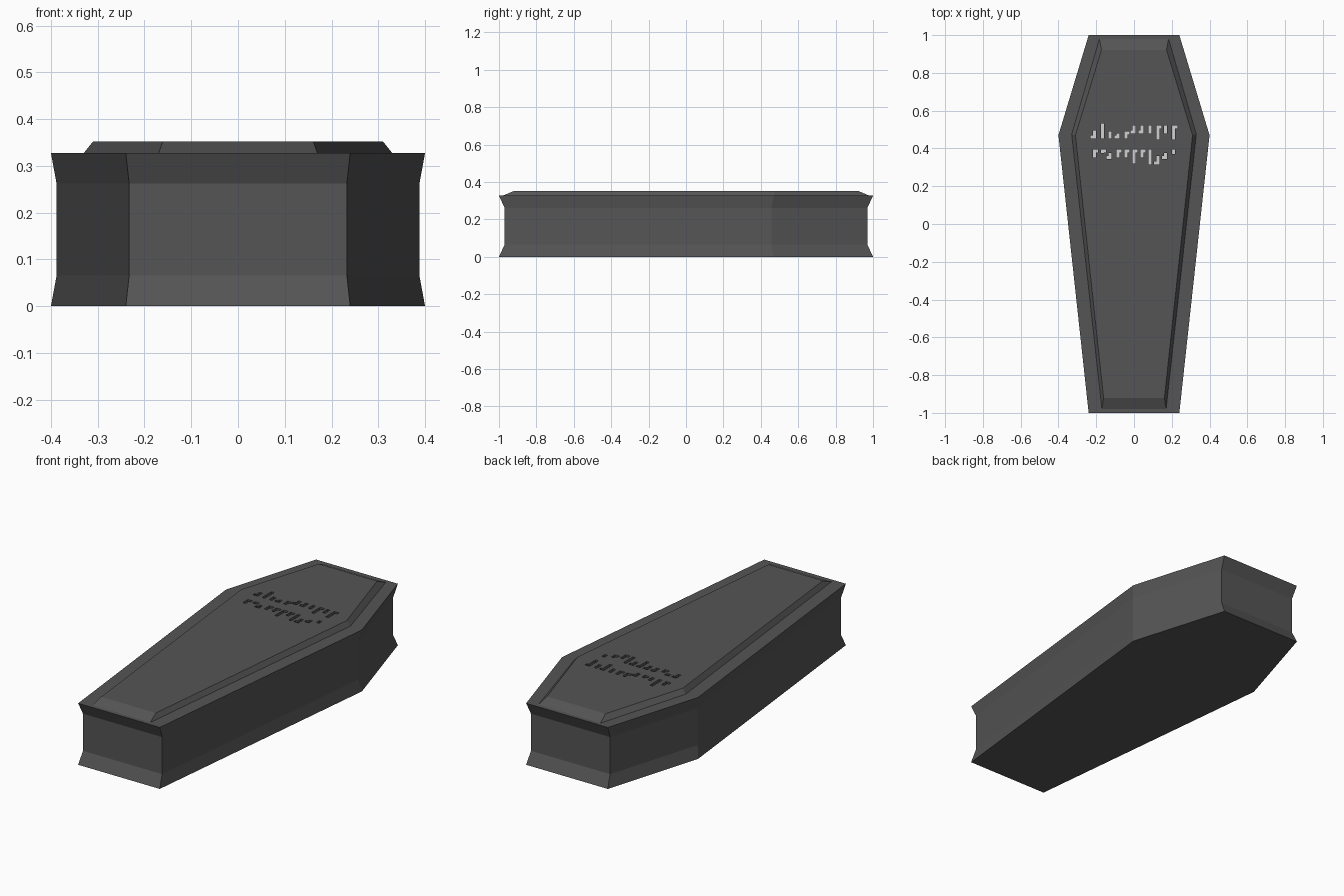
import bpy
import bmesh

cube = bpy.data.objects.get("Cube")
if cube:
    bpy.data.objects.remove(cube, do_unlink=True)


def make_material(name, value):
    mat = bpy.data.materials.new(name)
    mat.use_nodes = True
    colour = (value, value, value, 1)
    mat.diffuse_color = colour
    mat.node_tree.nodes["Principled BSDF"].inputs["Base Color"].default_value = colour
    return mat


charcoal = make_material("charcoal", 0.09)
pale_grey = make_material("pale grey", 0.65)


def finish(name, bm, mats):
    bmesh.ops.recalc_face_normals(bm, faces=bm.faces)
    mesh = bpy.data.meshes.new(name)
    bm.to_mesh(mesh)
    bm.free()
    for mat in mats:
        mesh.materials.append(mat)
    obj = bpy.data.objects.new(name, mesh)
    bpy.context.collection.objects.link(obj)


def loft(bm, rings):
    """Skin a stack of matching (outline, height) rings; return the vertex loops."""
    loops = [[bm.verts.new((x, y, z)) for x, y in pts] for pts, z in rings]
    n = len(loops[0])
    for low, high in zip(loops, loops[1:]):
        for i in range(n):
            j = (i + 1) % n
            bm.faces.new((low[i], low[j], high[j], high[i]))
    return loops


def loop_edges(bm, loop):
    return [bm.edges.get((a, b)) for a, b in zip(loop, loop[1:] + loop[:1])]


def mirrored(half):
    """Close a right-hand outline by reflecting it across x = 0."""
    return half + [(-x, y) for x, y in reversed(half)]


def slot_outline(x, y0, y1, hook):
    """Plain slot, or one with a foot at lower left (-1) or arm at upper right (1)."""
    w, t, reach = 0.008, 0.016, 0.019
    if hook == 0:
        return [(x - w, y0), (x + w, y0), (x + w, y1), (x - w, y1)]
    if hook < 0:
        return [(x - reach, y0), (x + w, y0), (x + w, y1),
                (x - w, y1), (x - w, y0 + t), (x - reach, y0 + t)]
    return [(x - w, y0), (x + w, y0), (x + w, y1 - t),
            (x + reach, y1 - t), (x + reach, y1), (x - w, y1)]


# Six-sided body with flared base and rim
outline = mirrored([(0.24, -1), (0.40, 0.47), (0.24, 1)])
waist = [(x * 0.97, y * 0.97) for x, y in outline]
bm = bmesh.new()
loops = loft(bm, [(outline, 0), (waist, 0.065), (waist, 0.262), (outline, 0.327)])
bm.faces.new(loops[0])
bm.faces.new(loops[-1])
finish("body", bm, [charcoal])

# Raised lid panel with sloping edges
TOP, FLOOR = 0.352, 0.330
lid_base = mirrored([(0.17, -0.98), (0.33, 0.475), (0.183, 0.98)])
lid_top = mirrored([(0.161, -0.92), (0.31, 0.47), (0.172, 0.922)])
bm = bmesh.new()
loops = loft(bm, [(lid_base, 0.31), (lid_base, 0.327), (lid_top, TOP)])
bm.faces.new(loops[0])
top_edges = loop_edges(bm, loops[-1])

# Two rows of abstract hooked slots sunk into the lid: (bottom, top, hook side)
upper_row = [(0.453, 0.495, -1), (0.453, 0.533, 0), (0.453, 0.49, 0),
             (0.453, 0.48, -1), (0.453, 0.49, 1), (0.48, 0.522, -1),
             (0.48, 0.522, -1), (0.48, 0.522, 0), (0.448, 0.522, 1),
             (0.48, 0.522, 0), (0.448, 0.522, 1)]
lower_row = [(0.352, 0.395, 1), (0.375, 0.395, 1), (0.345, 0.375, -1),
             (0.352, 0.395, 1), (0.352, 0.395, 1), (0.32, 0.395, 1),
             (0.352, 0.395, 1), (0.315, 0.395, 0), (0.315, 0.36, -1),
             (0.345, 0.375, -1), (0.37, 0.395, 0)]
for row in (upper_row, lower_row):
    for i, (y0, y1, hook) in enumerate(row):
        pts = slot_outline(-0.21 + 0.042 * i, y0, y1, hook)
        floor_loop, rim_loop = loft(bm, [(pts, FLOOR), (pts, TOP)])
        bm.faces.new(floor_loop).material_index = 1
        top_edges += loop_edges(bm, rim_loop)

# Fill the lid's top around the slots
bmesh.ops.triangle_fill(bm, edges=top_edges, use_beauty=True, normal=(0, 0, 1))
finish("lid", bm, [charcoal, pale_grey])
